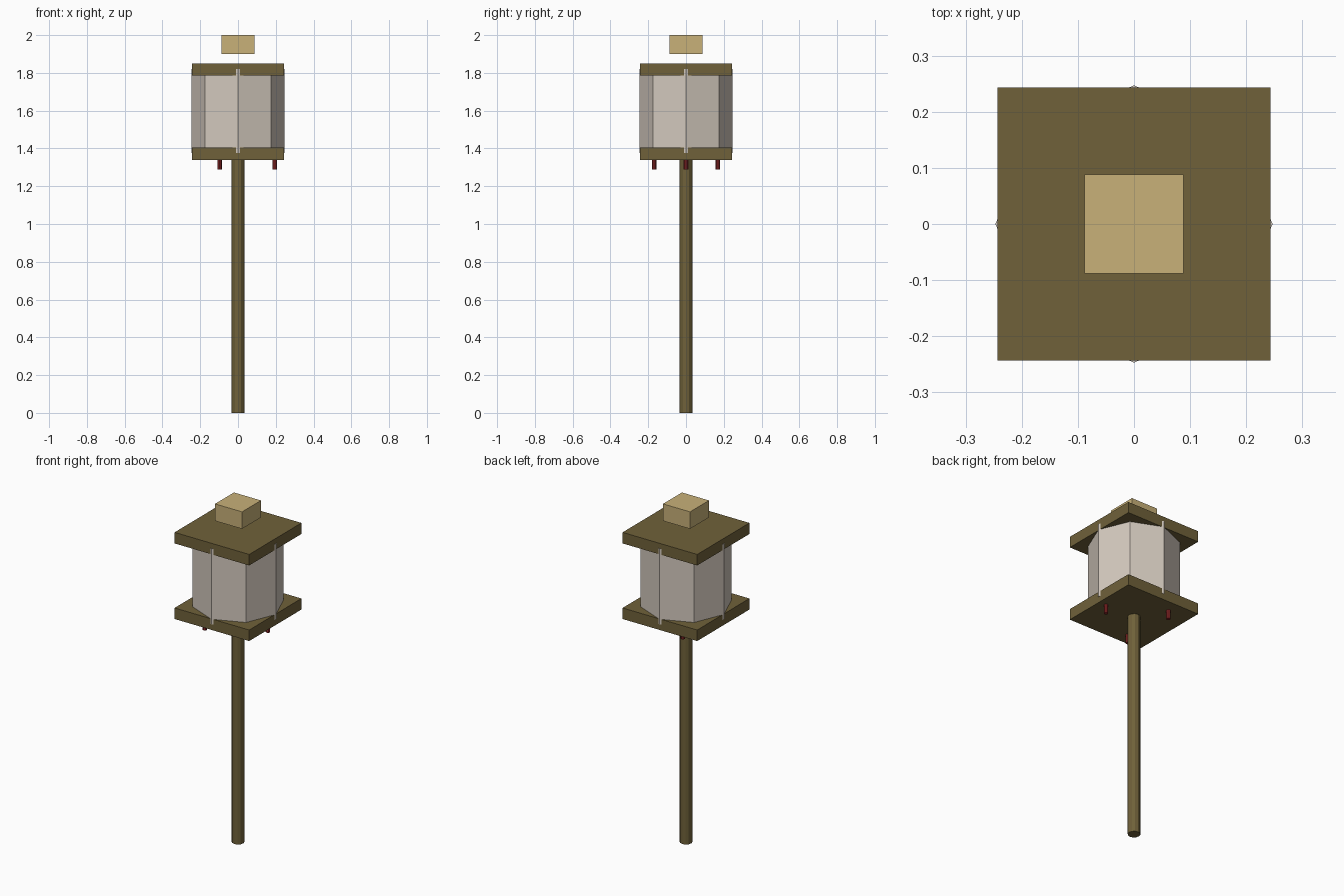
import bpy
import math

if "Cube" in bpy.data.objects:
    bpy.data.objects.remove(bpy.data.objects["Cube"], do_unlink=True)


def material(name, rgb):
    mat = bpy.data.materials.new(name)
    mat.use_nodes = True
    mat.diffuse_color = (*rgb, 1)
    mat.node_tree.nodes["Principled BSDF"].inputs["Base Color"].default_value = (*rgb, 1)
    return mat


wood = material("dark wood", (0.16, 0.12, 0.042))
tan = material("pale wood", (0.58, 0.44, 0.19))
pane = material("warm grey glass", (0.65, 0.58, 0.51))
red = material("red", (0.25, 0.02, 0.02))


def finish(name, mat):
    obj = bpy.context.object
    obj.name = name
    obj.data.materials.append(mat)
    return obj


def slab(name, half, bottom, top, mat):
    bpy.ops.mesh.primitive_cube_add(size=1, location=(0, 0, (bottom + top) / 2))
    bpy.context.object.scale = (2 * half, 2 * half, top - bottom)
    bpy.ops.object.transform_apply(location=False, rotation=False, scale=True)
    return finish(name, mat)


def prism(name, sides, radius, bottom, top, mat, x=0, y=0):
    bpy.ops.mesh.primitive_cylinder_add(vertices=sides, radius=radius, depth=top - bottom,
                                        location=(x, y, (bottom + top) / 2))
    return finish(name, mat)


# Post
prism("post", 12, 0.034, 0, 1.345, wood)

# Lantern housing: the drum corners poke just past the two plates
slab("bottom_plate", 0.243, 1.34, 1.405, wood)
prism("lantern_drum", 8, 0.247, 1.375, 1.82, pane)
slab("top_plate", 0.243, 1.785, 1.85, wood)

# Cap block hovering above the roof plate
slab("cap_block", 0.088, 1.9, 2.0, tan)

# Three pegs under the bottom plate
for i in range(3):
    a = i * math.tau / 3
    prism(f"peg_{i + 1}", 8, 0.012, 1.288, 1.36, red,
          0.195 * math.cos(a), 0.195 * math.sin(a))
